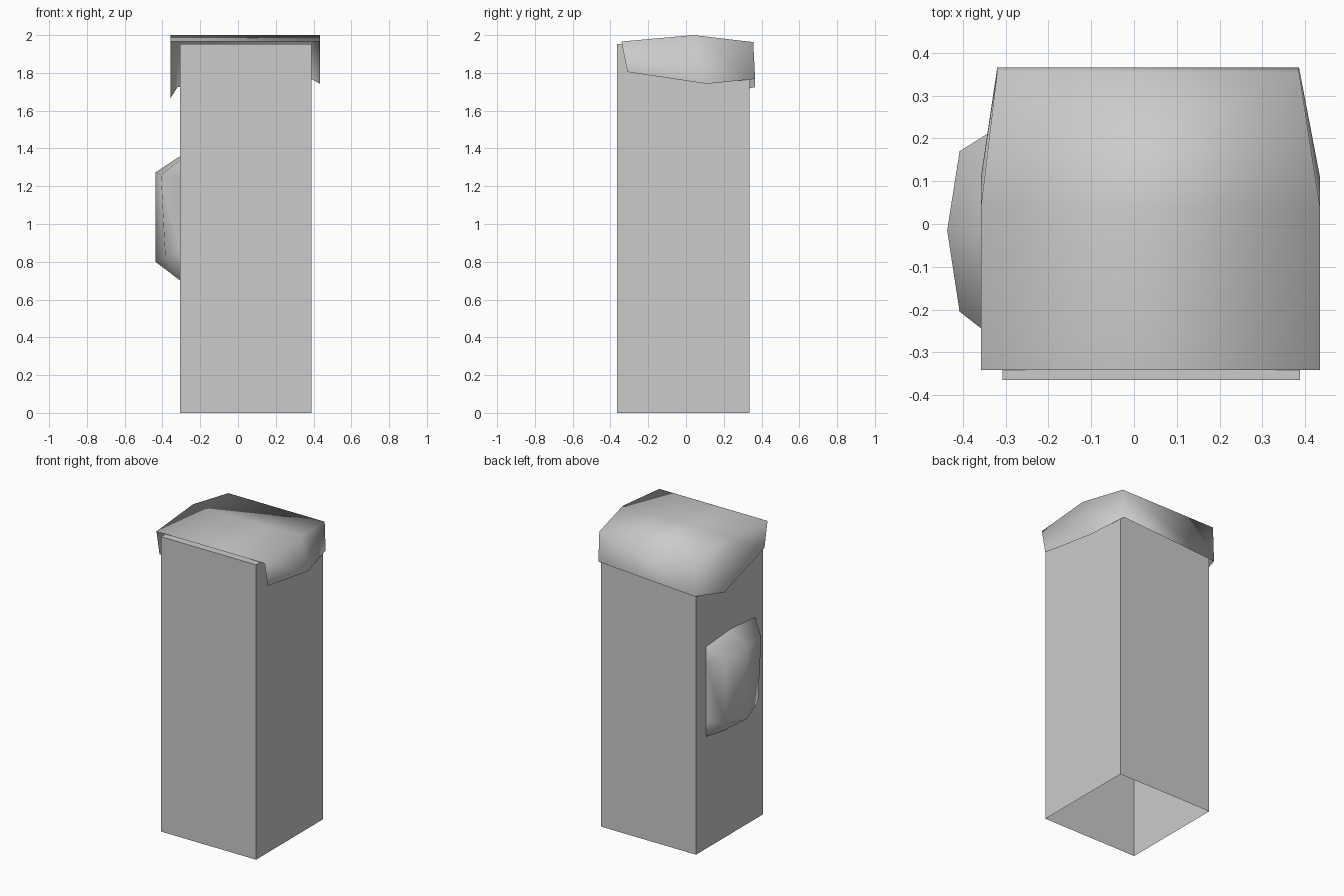
import bpy, bmesh

if "Cube" in bpy.data.objects:
    bpy.data.objects.remove(bpy.data.objects["Cube"])


def loft(name, rows, close_last=False, smooth=True):
    """Skin a sheet of quads through rows of matching points."""
    bm = bmesh.new()
    grid = [[bm.verts.new(p) for p in row] for row in rows]
    for a, b in zip(grid, grid[1:]):
        for i in range(len(a) - 1):
            bm.faces.new((a[i], a[i + 1], b[i + 1], b[i]))
    if close_last:
        bm.faces.new(grid[-1])
    bmesh.ops.recalc_face_normals(bm, faces=bm.faces)
    me = bpy.data.meshes.new(name)
    bm.to_mesh(me)
    bm.free()
    for p in me.polygons:
        p.use_smooth = smooth
    ob = bpy.data.objects.new(name, me)
    bpy.context.collection.objects.link(ob)
    return ob


# Pillar: square shaft with a closed top and an open underside
x0, x1, y0, y1, h = -0.308, 0.388, -0.365, 0.335, 1.953
bm = bmesh.new()
bmesh.ops.create_cube(bm, size=1)
for v in bm.verts:
    v.co = (x1 if v.co.x > 0 else x0, y1 if v.co.y > 0 else y0, h if v.co.z > 0 else 0)
bm.normal_update()
bmesh.ops.delete(bm, geom=[f for f in bm.faces if f.normal.z < -0.5], context='FACES')
me = bpy.data.meshes.new("pillar")
bm.to_mesh(me)
bm.free()
bpy.context.collection.objects.link(bpy.data.objects.new("pillar", me))

# Cap: draped cover; each section is left hem, left top, right top, right hem
# (x left, x right, top y, top z, hem y, left hem z, right hem z)
sections = [(-0.358, 0.435, -0.342, 1.966, -0.31, 1.80, 1.805),
            (-0.358, 0.435, 0.04, 2.0, 0.11, 1.665, 1.742),
            (-0.32, 0.386, 0.356, 1.963, 0.366, 1.725, 1.768)]
cap = [[(l, hy, zl), (l, ty, tz), (r, ty, tz), (r, hy, zr)]
       for l, r, ty, tz, hy, zl, zr in sections]
loft("draped_cap", cap, close_last=True)

# Side bulge: faceted pad on the left wall, open against the pillar
bx = x0 + 0.003
rim_low = [(bx, -0.22, 0.70), (bx, 0.05, 0.71), (bx, 0.235, 0.74)]
face_low = [(-0.385, -0.205, 0.83), (-0.437, -0.015, 0.80), (-0.408, 0.17, 0.83)]
face_top = [(-0.408, -0.205, 1.26), (-0.437, -0.015, 1.273), (-0.408, 0.17, 1.26)]
rim_top = [(bx, -0.285, 1.34), (bx, -0.03, 1.36), (bx, 0.235, 1.34)]
bulge = [list(c) for c in zip(rim_low, face_low, face_top, rim_top)]
# end strips fold back to the wall at the front and rear
front = [(bx, -0.22, 0.70), (bx, -0.24, 0.85), (bx, -0.275, 1.24), (bx, -0.285, 1.34)]
rear = [(bx, 0.235, z) for z in (0.74, 0.84, 1.24, 1.34)]
pad = loft("side_bulge", [front] + bulge + [rear])
bm = bmesh.new()
bm.from_mesh(pad.data)
bmesh.ops.remove_doubles(bm, verts=bm.verts, dist=0.0005)
bmesh.ops.recalc_face_normals(bm, faces=bm.faces)
if sum(f.normal.x * f.calc_area() for f in bm.faces) > 0:
    bmesh.ops.reverse_faces(bm, faces=bm.faces)
bm.to_mesh(pad.data)
bm.free()
